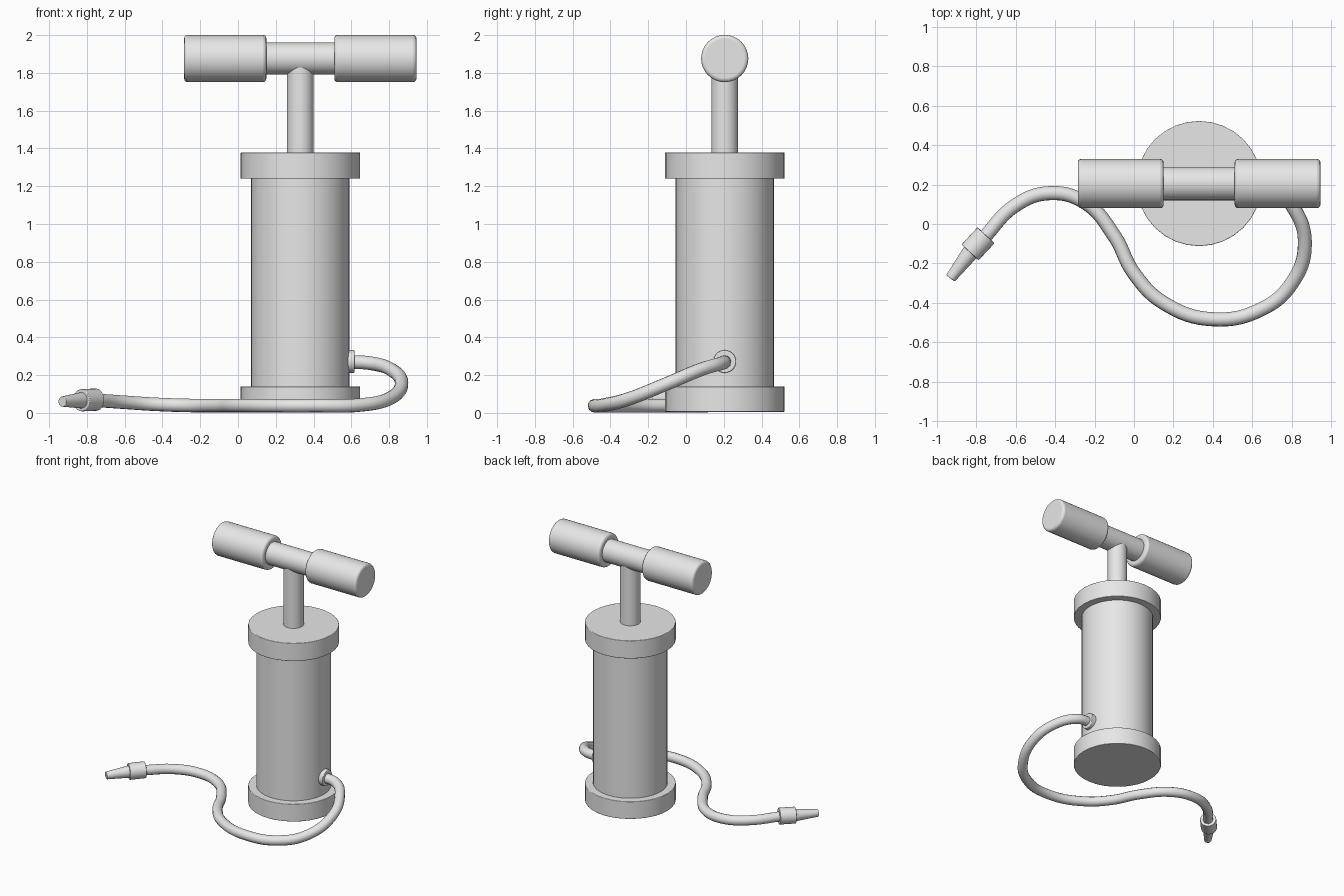
import bpy
from mathutils import Vector

if "Cube" in bpy.data.objects:
    bpy.data.objects.remove(bpy.data.objects["Cube"], do_unlink=True)

GREY = (0.8, 0.8, 0.8, 1)
grey = bpy.data.materials.new("plain grey")
grey.use_nodes = True
grey.diffuse_color = GREY
grey.node_tree.nodes["Principled BSDF"].inputs["Base Color"].default_value = GREY

CX, CY = 0.33, 0.205      # axis of the pump
BAR_Z = 1.876             # height of the handle


def tube(name, start, end, r1, r2=None, sides=32, bevel=0.0):
    """Capped cylinder or cone between two points, with optional rounded rims."""
    start, end = Vector(start), Vector(end)
    axis = end - start
    bpy.ops.mesh.primitive_cone_add(
        vertices=sides, radius1=r1, radius2=r1 if r2 is None else r2,
        depth=axis.length, location=(start + end) / 2,
        rotation=axis.to_track_quat('Z', 'Y').to_euler())
    obj = bpy.context.object
    obj.name = name
    obj.data.materials.append(grey)
    bpy.ops.object.shade_smooth_by_angle(angle=0.6)
    if bevel:
        mod = obj.modifiers.new("rounded rims", 'BEVEL')
        mod.width = bevel
        mod.segments = 3
        mod.limit_method = 'ANGLE'
        mod.angle_limit = 0.8
    return obj


def upright(name, z1, z2, r, **kw):
    return tube(name, (CX, CY, z1), (CX, CY, z2), r, **kw)


# Pump body, end caps and plunger rod
upright("barrel", 0.1, 1.28, 0.26, sides=48)
upright("base_cap", 0.006, 0.14, 0.317, bevel=0.004)
upright("top_cap", 1.24, 1.378, 0.317, bevel=0.004)
upright("plunger_rod", 1.35, BAR_Z, 0.071)

# Handle bar with a grip on each side
tube("handle_bar", (CX - 0.3, CY, BAR_Z), (CX + 0.3, CY, BAR_Z), 0.085)
for side, name in ((-1, "right_grip"), (1, "left_grip")):
    tube(name, (CX + side * 0.18, CY, BAR_Z), (CX + side * 0.615, CY, BAR_Z),
         0.125, bevel=0.018)

# Outlet port on the barrel
tube("outlet_port", (0.56, CY, 0.272), (0.617, CY, 0.272), 0.06, bevel=0.005)

# Hose curling round the front and away to the side
path = [(0.59, CY, 0.27), (0.7, 0.19, 0.263), (0.81, 0.08, 0.23),
        (0.866, -0.1, 0.155), (0.8, -0.3, 0.075), (0.65, -0.43, 0.042),
        (0.4, -0.483, 0.038), (0.15, -0.4, 0.038), (0, -0.25, 0.038),
        (-0.1, -0.06, 0.038), (-0.25, 0.11, 0.039), (-0.43, 0.156, 0.045),
        (-0.6, 0.095, 0.056), (-0.77, -0.08, 0.068)]
curve = bpy.data.curves.new("hose", 'CURVE')
curve.dimensions = '3D'
curve.bevel_depth = 0.036
curve.bevel_resolution = 4
curve.resolution_u = 8
curve.use_fill_caps = True
spline = curve.splines.new('BEZIER')
spline.bezier_points.add(len(path) - 1)
for point, co in zip(spline.bezier_points, path):
    point.co = co
    point.handle_left_type = point.handle_right_type = 'AUTO'
curve.materials.append(grey)
hose = bpy.data.objects.new("hose", curve)
bpy.context.collection.objects.link(hose)
bpy.ops.object.select_all(action='DESELECT')
hose.select_set(True)
bpy.context.view_layer.objects.active = hose
bpy.ops.object.convert(target='MESH')
bpy.ops.object.shade_smooth_by_angle(angle=0.8)

# Nozzle at the free end of the hose
tube("nozzle_collar", (-0.75, -0.057, 0.07), (-0.83, -0.143, 0.067), 0.059,
     sides=24, bevel=0.004)
tube("nozzle_tip", (-0.82, -0.132, 0.067), (-0.93, -0.275, 0.06), 0.044, 0.027,
     sides=24, bevel=0.003)
